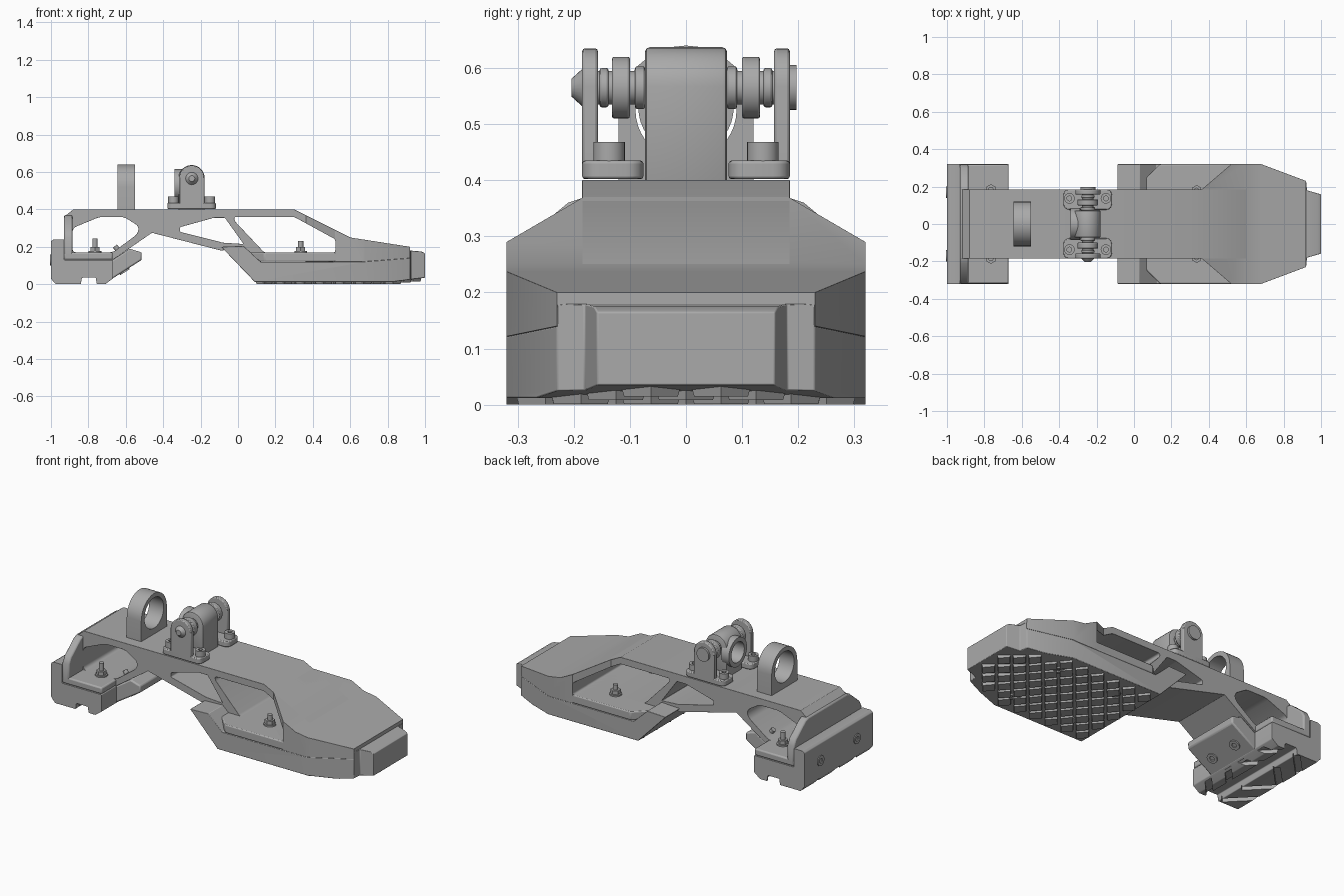
import bpy, bmesh
from math import pi
from mathutils import Matrix, Vector

cube = bpy.data.objects.get("Cube")
if cube:
    bpy.data.objects.remove(cube, do_unlink=True)

grey = bpy.data.materials.new("plain grey")
grey.use_nodes = True
tone = (0.4, 0.4, 0.4, 1)
grey.diffuse_color = tone
for node in grey.node_tree.nodes:
    if node.type == 'BSDF_PRINCIPLED':
        node.inputs["Base Color"].default_value = tone
        node.inputs["Roughness"].default_value = 0.6


def make(name, bm):
    bmesh.ops.recalc_face_normals(bm, faces=bm.faces)
    mesh = bpy.data.meshes.new(name)
    bm.to_mesh(mesh)
    bm.free()
    mesh.materials.append(grey)
    ob = bpy.data.objects.new(name, mesh)
    bpy.context.collection.objects.link(ob)
    return ob


def prism(name, axis, pts, lo, hi, fillet=0):
    """Extrude a 2D outline along an axis, optionally rounding its corners."""
    place = {'x': lambda a, b, d: (d, a, b),
             'y': lambda a, b, d: (a, d, b),
             'z': lambda a, b, d: (a, b, d)}[axis]
    bm = bmesh.new()
    face = bm.faces.new([bm.verts.new(place(a, b, lo)) for a, b in pts])
    out = bmesh.ops.extrude_face_region(bm, geom=[face])
    moved = [v for v in out["geom"] if isinstance(v, bmesh.types.BMVert)]
    bmesh.ops.translate(bm, verts=moved, vec=place(0, 0, hi - lo))
    if fillet:
        k = 'xyz'.index(axis)
        edges = [e for e in bm.edges
                 if abs(e.verts[0].co[k] - e.verts[1].co[k]) > abs(hi - lo) / 2]
        bmesh.ops.bevel(bm, geom=edges, offset=fillet, segments=4,
                        profile=0.5, affect='EDGES', clamp_overlap=True)
    return make(name, bm)


def combine(ob, other, mode='DIFFERENCE'):
    """Apply a boolean and discard the helper."""
    mod = ob.modifiers.new("cut", 'BOOLEAN')
    mod.operation, mod.object, mod.solver = mode, other, 'EXACT'
    bpy.context.view_layer.update()
    deps = bpy.context.evaluated_depsgraph_get()
    mesh = bpy.data.meshes.new_from_object(ob.evaluated_get(deps))
    ob.modifiers.clear()
    ob.data = mesh
    bpy.data.objects.remove(other, do_unlink=True)
    return ob


def soften(ob, width=0.008):
    mod = ob.modifiers.new("soft edges", 'BEVEL')
    mod.width, mod.segments, mod.limit_method = width, 2, 'ANGLE'
    mod.angle_limit = 0.5
    return ob


def rod(name, start, direction, length, radius, sides=24, top=None):
    d = Vector(direction).normalized()
    mid = Vector(start) + d * length / 2
    bm = bmesh.new()
    bmesh.ops.create_cone(bm, cap_ends=True, segments=sides, radius1=radius,
                          radius2=radius if top is None else top, depth=length,
                          matrix=Matrix.Translation(mid) @ d.to_track_quat('Z', 'Y').to_matrix().to_4x4())
    return make(name, bm)


def mirrored(half):
    return half + [(x, -y) for x, y in reversed(half)]


def arch(half, base, centre, n=16):
    """Upright tab outline with a round top, around zero."""
    arc = [Matrix.Rotation(pi * i / n, 2) @ Vector((half, 0)) for i in range(n + 1)]
    return [(half, base)] + [(v.x, v.y + centre) for v in arc] + [(-half, base)]


# main side frame with its three windows
toe_window = [(-0.02, 0.36), (0.30, 0.36), (0.52, 0.24), (0.52, 0.17), (0.14, 0.17), (-0.02, 0.34)]
heel_window = [(-0.885, 0.30), (-0.74, 0.36), (-0.61, 0.36), (-0.53, 0.31),
               (-0.535, 0.27), (-0.67, 0.17), (-0.885, 0.17)]
mid_window = [(-0.31, 0.305), (-0.13, 0.355), (-0.07, 0.355), (0.03, 0.215), (-0.08, 0.222), (-0.31, 0.28)]
frame = prism("main_frame", 'y', [
    (-0.93, 0.13), (-0.93, 0.36), (-0.88, 0.40), (0.30, 0.40), (0.60, 0.25), (0.60, 0.13),
    (0.09, 0.13), (-0.02, 0.19), (-0.09, 0.18), (-0.46, 0.275), (-0.67, 0.13)], -0.185, 0.185)
for outline, r in ((heel_window, 0.02), (mid_window, 0.006), (toe_window, 0.012)):
    combine(frame, prism("cutter", 'y', outline, -0.5, 0.5, r))
soften(frame, 0.01)

# wide toe shell
shell = prism("toe_shell", 'y', [(0.30, 0.40), (0.60, 0.25), (0.92, 0.20), (0.92, 0.14),
                                 (0.66, 0.12), (0.30, 0.12)], -0.5, 0.5)
combine(shell, prism("plan", 'z', mirrored([(0.36, 0.183), (0.52, 0.32), (0.68, 0.32), (0.92, 0.23)]),
                     0, 1), 'INTERSECT')
combine(shell, prism("cutter", 'y', toe_window, -0.6, 0.6, 0.012))
soften(shell, 0.01)
soften(prism("toe_floor", 'z', mirrored([(0.0, 0.183), (0.14, 0.32), (0.56, 0.32)]), 0.121, 0.17), 0.006)

# toe sole and its raised tip
sole = prism("toe_sole", 'y', [
    (-0.09, 0.20), (0.03, 0.205), (0.12, 0.12), (0.66, 0.12), (0.92, 0.14), (0.92, 0.18),
    (0.98, 0.175), (1.0, 0.165), (1.0, 0.035), (0.82, 0.012), (0.09, 0.012)], -0.5, 0.5)
combine(sole, prism("plan", 'z', mirrored([(-0.2, 0.32), (0.68, 0.32), (0.92, 0.23), (0.925, 0.18), (1.1, 0.13)]),
                    -1, 1), 'INTERSECT')
soften(sole, 0.007)

# staggered diamond tread
bm = bmesh.new()
for i in range(16):
    x = 0.14 + 0.053 * i
    limit = 0.29 if x < 0.66 else 0.29 - (x - 0.66) * 0.45
    base = 0.012 + max(0, x - 0.82) * 0.13
    for j in range(-5, 6):
        y = (j + 0.5 * (i % 2)) * 0.125
        if abs(y) <= limit:
            shape = Matrix.Translation((x, y, base)) @ Matrix.Diagonal((0.85, 1, 1, 1))
            bmesh.ops.create_cone(bm, cap_ends=True, segments=4, radius1=0.048, radius2=0.055,
                                  depth=0.024, matrix=shape)
make("toe_tread", bm)

# heel pad with grooves, tongue, floor and flared rear wall
pad = prism("heel_pad", 'y', [
    (-1.0, 0.03), (-1.0, 0.23), (-0.985, 0.24), (-0.93, 0.24), (-0.93, 0.13), (-0.67, 0.13),
    (-0.67, 0.03), (-0.71, 0), (-0.755, 0), (-0.76, 0.035), (-0.835, 0.035), (-0.84, 0), (-0.975, 0)],
    -0.32, 0.32, 0.004)
for side in (-1, 1):
    for y in (0.07, 0.23):
        for x, turn in ((-0.92, 1), (-0.70, -1)):
            groove = prism("cutter", 'z', [(-0.1, -0.018), (0.1, -0.018), (0.1, 0.018), (-0.1, 0.018)], -0.03, 0.022)
            groove.matrix_world = Matrix.Translation((x, side * y, 0)) @ Matrix.Rotation(side * turn * 0.8, 4, 'Z')
            combine(pad, groove)
soften(pad, 0.006)
soften(prism("heel_tongue", 'y', [(-0.70, 0.012), (-0.515, 0.13), (-0.515, 0.17), (-0.58, 0.19),
                                  (-0.67, 0.13), (-0.70, 0.12)], -0.18, 0.18))
soften(prism("heel_floor", 'y', [(-0.93, 0.131), (-0.67, 0.131), (-0.67, 0.17), (-0.93, 0.17)], -0.318, 0.318))
wall = [(0.318, 0.14), (0.318, 0.25), (0.30, 0.285), (0.21, 0.36), (0.18, 0.37)]
soften(prism("heel_wall", 'x', wall + [(-y, z) for y, z in reversed(wall)], -0.93, -0.885))

# upright ring on the deck
ring = prism("deck_ring", 'x', arch(0.12, 0.39, 0.52), -0.645, -0.55)
combine(ring, rod("cutter", (-0.8, 0, 0.525), (1, 0, 0), 0.4, 0.09, 40))

# ankle joint: centre block and rear ring
block = prism("ankle_block", 'y', [(x - 0.248, z) for x, z in arch(0.07, 0.39, 0.567)], -0.073, 0.073)
soften(block)
collar = rod("ankle_rear_ring", (-0.34, 0, 0.53), (1, 0, 0), 0.05, 0.085, 40)
for ob, depth in ((block, 0.1), (collar, 0.2)):
    combine(ob, rod("cutter", (-0.36, 0, 0.53), (1, 0, 0), depth, 0.06, 32))

# ankle brackets, washers and bolts on each side
for s, label in ((-1, "right"), (1, "left")):
    tab = [(x - 0.247, z) for x, z in arch(0.067, 0.41, 0.568)]
    soften(prism(label + "_bracket_plate", 'y', tab, s * 0.157, s * 0.185), 0.005)
    soften(prism(label + "_bracket_foot", 'z', [
        (-0.377, s * 0.076), (-0.118, s * 0.076), (-0.118, s * 0.185), (-0.377, s * 0.185)],
        0.402, 0.435, 0.03), 0.005)
    for x in (-0.345, -0.15):
        screw = rod(label + "_foot_screw", (x, s * 0.137, 0.43), (0, 0, 1), 0.038, 0.028)
        combine(screw, rod("cutter", (x, s * 0.137, 0.45), (0, 0, 1), 0.05, 0.014, 6))
    for part, y, length, radius in (("pin", 0.07, 0.1, 0.03), ("inner_spacer", 0.073, 0.018, 0.038),
                                    ("disc", 0.1, 0.032, 0.055), ("outer_spacer", 0.138, 0.016, 0.035)):
        soften(rod(label + "_" + part, (-0.247, s * y, 0.565), (0, s, 0), length, radius, 32), 0.004)
    # studs with hex nuts in the toe and heel
    for place, x, y, tip in (("toe", 0.335, 0.18, 0.23), ("heel", -0.765, 0.185, 0.245)):
        rod(label + place + "_washer", (x, s * y, 0.168), (0, 0, 1), 0.01, 0.034)
        rod(label + place + "_nut", (x, s * y, 0.175), (0, 0, 1), 0.025, 0.028, 6)
        rod(label + place + "_stud", (x, s * y, 0.17), (0, 0, 1), tip - 0.17, 0.014, 16)
    # sunk screws behind, below the tongue and under the sole
    for name, spot, aim in (("heel_back_screw", (-0.995, s * 0.17, 0.13), (-1, 0, 0)),
                            ("tongue_screw", (-0.61, s * 0.09, 0.073), (0.54, 0, -0.84)),
                            ("sole_rear_screw", (0.28, s * 0.18, 0.014), (0, 0, -1)),
                            ("sole_front_screw", (0.66, s * 0.18, 0.014), (0, 0, -1))):
        screw = rod(label + "_" + name, spot, aim, 0.01, 0.03)
        combine(screw, rod("cutter", spot, aim, 0.03, 0.015, 6))
    # small angled screw in the heel window
    rod(label + "_angled_screw", (-0.64, s * 0.12, 0.18), (-0.6, 0, 0.8), 0.03, 0.014, 12)
rod("pin_dome", (-0.247, -0.183, 0.565), (0, -1, 0), 0.021, 0.035, 24, 0.016)
rod("pin_nut", (-0.247, 0.183, 0.565), (0, 1, 0), 0.014, 0.04)

# crisp edges, smooth curves
bpy.ops.object.select_all(action='DESELECT')
for ob in bpy.context.scene.objects:
    if ob.type == 'MESH':
        ob.select_set(True)
        bpy.context.view_layer.objects.active = ob
bpy.ops.object.shade_smooth_by_angle(angle=0.55)
